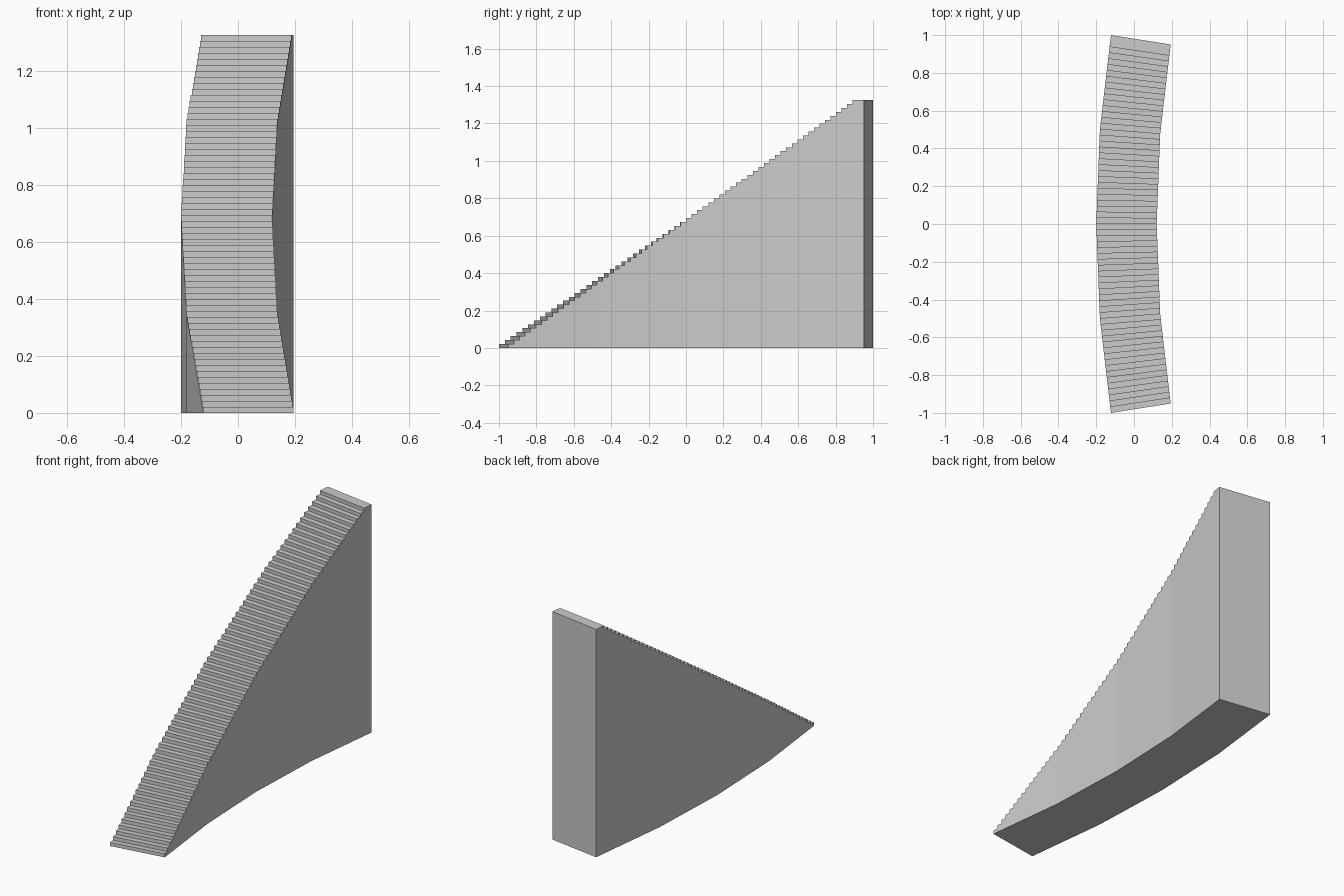
import bpy, bmesh, math

if "Cube" in bpy.data.objects:
    bpy.data.objects.remove(bpy.data.objects["Cube"])

# Gently curved staircase: four straight wedge segments along an arc
SEGMENTS, PER_SEG = 4, 16
TREADS = SEGMENTS * PER_SEG
HEIGHT = 1.325
RISE = HEIGHT / (TREADS - 1)        # last two treads share one level
R_OUT, R_IN, CENTRE_X = 6.45, 6.13, 6.25
HALF = math.asin(1 / R_OUT)


def arc(radius, k):
    a = -HALF + 2 * HALF * k / SEGMENTS
    return CENTRE_X - radius * math.cos(a), radius * math.sin(a)


def plan(radius, i):
    """Plan position of tread edge i, along the straight chords."""
    k = min(i // PER_SEG, SEGMENTS - 1)
    t = i / PER_SEG - k
    p, q = arc(radius, k), arc(radius, k + 1)
    return p[0] + (q[0] - p[0]) * t, p[1] + (q[1] - p[1]) * t


def level(i):
    return min(i + 1, TREADS - 1) * RISE


bm = bmesh.new()
cache = {}


def vert(radius, i, z):
    key = (radius, i, round(z, 5))
    if key not in cache:
        cache[key] = bm.verts.new((*plan(radius, i), z))
    return cache[key]


def strip(a, b):
    """Quad across the width between two profile points (edge, height)."""
    bm.faces.new((vert(R_OUT, *a), vert(R_IN, *a), vert(R_IN, *b), vert(R_OUT, *b)))


for s in range(SEGMENTS):
    first, last = s * PER_SEG, (s + 1) * PER_SEG
    # stepped profile of this segment
    top = [(first, level(first - 1) if s else 0.0)]
    for i in range(first, last):
        for p in ((i, level(i)), (i + 1, level(i))):
            if p != top[-1]:
                top.append(p)
    if last == TREADS:              # merge the double-length top tread
        top.remove((TREADS - 1, level(TREADS - 1)))
    # risers and treads
    for a, b in zip(top, top[1:]):
        strip(a, b)
    # underside and both side walls
    strip((last, 0.0), (first, 0.0))
    base = [(last, 0.0)] + ([(first, 0.0)] if s else [])
    for radius in (R_OUT, R_IN):
        bm.faces.new([vert(radius, *p) for p in top + base])

# back wall
strip((TREADS, HEIGHT), (TREADS, 0.0))

bmesh.ops.recalc_face_normals(bm, faces=bm.faces)
mesh = bpy.data.meshes.new("curved_staircase")
bm.to_mesh(mesh)
bm.free()
stairs = bpy.data.objects.new("curved_staircase", mesh)
bpy.context.collection.objects.link(stairs)
